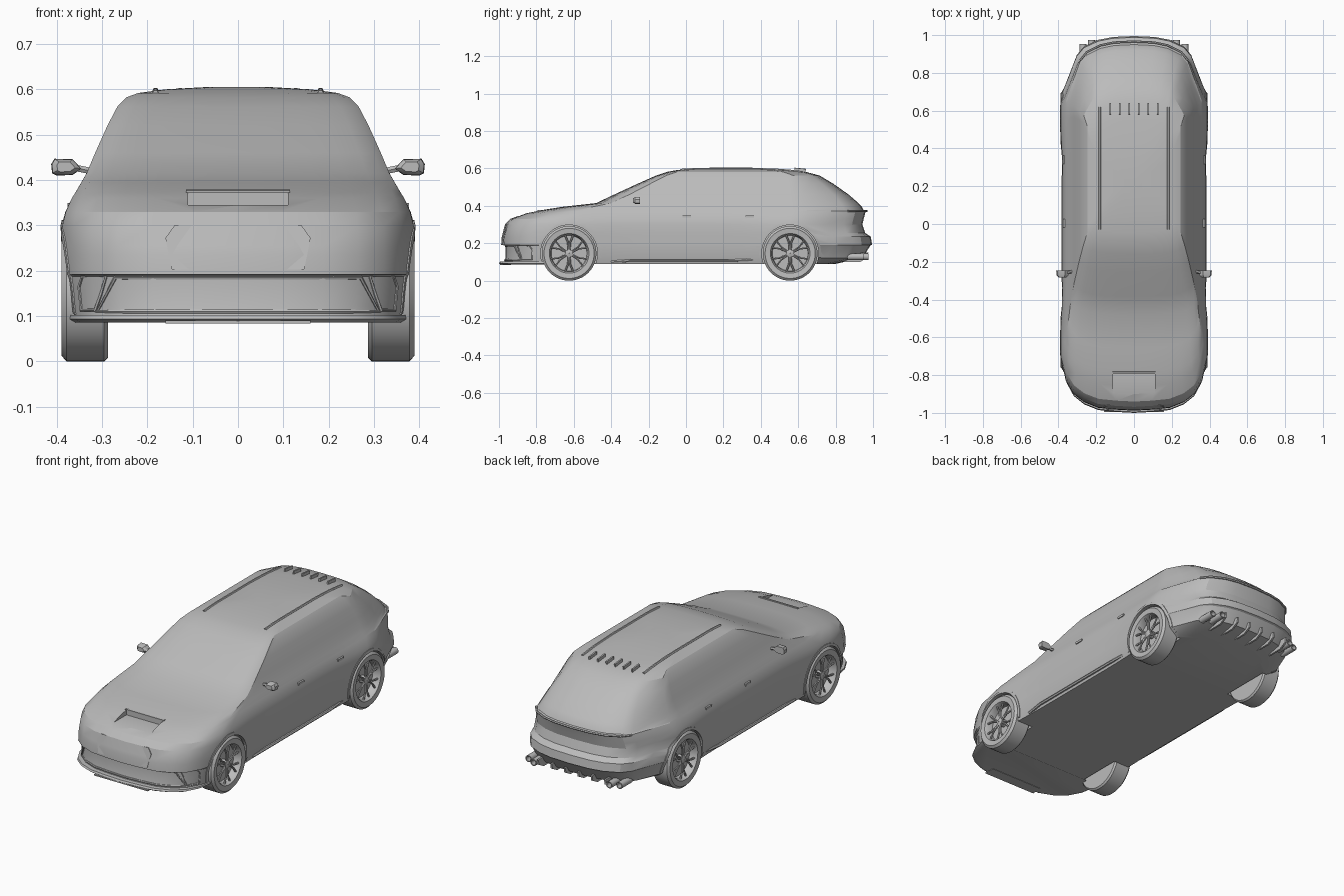
import bpy, bmesh, math
from mathutils import Vector, Matrix
from mathutils.bvhtree import BVHTree

if "Cube" in bpy.data.objects:
    bpy.data.objects.remove(bpy.data.objects["Cube"])

GREY = (0.5, 0.5, 0.5, 1)
paint = bpy.data.materials.new("plain grey")
paint.use_nodes = True
paint.diffuse_color = GREY
paint.node_tree.nodes["Principled BSDF"].inputs["Base Color"].default_value = GREY

WHEELS = (-0.625, 0.557)
AXLE_Z = 0.146


def finish(ob, angle=30):
    ob.data.materials.clear()
    ob.data.materials.append(paint)
    bpy.ops.object.select_all(action='DESELECT')
    bpy.context.view_layer.objects.active = ob
    ob.select_set(True)
    bpy.ops.object.shade_smooth_by_angle(angle=math.radians(angle))
    return ob


def mesh(name, verts, faces, angle=30):
    bm = bmesh.new()
    vs = [bm.verts.new(v) for v in verts]
    for f in faces:
        bm.faces.new([vs[i] for i in f])
    bmesh.ops.recalc_face_normals(bm, faces=bm.faces)
    me = bpy.data.meshes.new(name)
    bm.to_mesh(me)
    bm.free()
    ob = bpy.data.objects.new(name, me)
    bpy.context.collection.objects.link(ob)
    return finish(ob, angle)


def loft(name, rings, angle=30, closed=False):
    """Skin equal-length closed rings; cap the ends unless the loft is closed."""
    n, m = len(rings[0]), len(rings)
    faces = [(a * n + i, a * n + (i + 1) % n, b * n + (i + 1) % n, b * n + i)
             for a, b in [(k, (k + 1) % m) for k in range(m if closed else m - 1)] for i in range(n)]
    if not closed:
        faces += [tuple(range(n)), tuple(range((m - 1) * n, m * n))]
    return mesh(name, [v for r in rings for v in r], faces, angle)


def box(name, centre, size, rot=0):
    """Box, tilted about x."""
    turn = Matrix.Rotation(rot, 3, 'X')
    rings = [[Vector(centre) + turn @ Vector((sx * size[0] / 2, sy * size[1] / 2, sz * size[2] / 2))
              for sx, sy in ((-1, -1), (1, -1), (1, 1), (-1, 1))] for sz in (-1, 1)]
    return loft(name, rings)


def tube(name, pts, radius, cyclic=False):
    cu = bpy.data.curves.new(name, 'CURVE')
    cu.dimensions, cu.bevel_depth, cu.bevel_resolution = '3D', radius, 1
    cu.use_fill_caps = True
    sp = cu.splines.new('POLY')
    sp.points.add(len(pts) - 1)
    sp.use_cyclic_u = cyclic
    for p, c in zip(sp.points, pts):
        p.co = (*c, 1)
    ob = bpy.data.objects.new(name, cu)
    bpy.context.collection.objects.link(ob)
    bpy.ops.object.select_all(action='DESELECT')
    bpy.context.view_layer.objects.active = ob
    ob.select_set(True)
    bpy.ops.object.convert(target='MESH')
    return finish(bpy.context.object)


def lathe(name, profile, centre, side, steps=48):
    """Turn a closed (radius, x) profile about the x axis."""
    rings = []
    for k in range(steps):
        a = 2 * math.pi * k / steps
        rings.append([(side * x, centre[0] + r * math.cos(a), centre[1] + r * math.sin(a)) for r, x in profile])
    return loft(name, rings, 35, closed=True)


# Corner shapes in plan: width fraction, setback
NOSE = ((0, 0), (.25, .005), (.5, .015), (.7, .045), (.85, .09), (.95, .16), (1, .27))
TAIL = ((0, 0), (.3, .005), (.5, .02), (.7, .055), (.8, .1), (.9, .2), (1, .31))


def outline(z, front, back, width, nose, tail):
    half = [(f * width, front + d * nose) for f, d in NOSE]
    rear = [(f * width, back - d * tail) for f, d in reversed(TAIL)]
    a, b = half[-1][1], rear[0][1]
    half += [(width, a + (b - a) * k / 16) for k in range(1, 16)] + rear
    fade = min(1, max(0, (.40 - z) / .1))
    pts = []
    for x, y in half:
        flare = sum(math.exp(-((y - w) / .17) ** 2) for w in WHEELS)
        pts.append((x + .011 * flare * fade * (x / width) ** 4, y, z))
    return pts + [(-x, y, z) for x, y, z in pts[-2:0:-1]]


# Body levels: height, front, back, half width, nose and tail roundness
LEVELS = [
    (.09, -.975, .80, .364, 1, .9), (.122, -.965, .945, .372, 1, 1), (.187, -.965, .985, .378, 1, 1),
    (.192, -.988, .995, .378, 1, 1), (.235, -.985, .988, .379, 1, 1), (.255, -.98, .958, .379, 1, 1),
    (.30, -.968, .943, .378, 1, 1), (.33, -.94, .95, .373, .95, 1), (.36, -.86, .958, .362, .85, 1),
    (.372, -.80, .962, .356, .8, 1), (.376, -.78, .95, .354, .75, 1), (.395, -.66, .94, .345, .6, 1),
    (.415, -.48, .922, .334, .3, .95), (.46, -.385, .87, .315, .3, .8), (.52, -.255, .785, .288, .25, .6),
    (.562, -.16, .715, .266, .2, .45), (.582, -.10, .64, .247, .2, .4), (.592, -.045, .55, .22, .2, .35),
    (.600, .05, .43, .16, .2, .3), (.605, .15, .33, .07, .2, .2)]
body = loft("body", [outline(*lv) for lv in LEVELS], 25)
skin = BVHTree.FromPolygons([v.co.copy() for v in body.data.vertices], [tuple(p.vertices) for p in body.data.polygons])


def on_roof(x, y):
    return skin.ray_cast(Vector((x, y, 2)), Vector((0, 0, -1)))[0]


def on_nose(x, z):
    return skin.ray_cast(Vector((x, -2, z)), Vector((0, 1, 0)))[0]


def on_side(s, y, z):
    return skin.ray_cast(Vector((2 * s, y, z)), Vector((-s, 0, 0)))[0]


def cut(cutter):
    mod = body.modifiers.new("cut", 'BOOLEAN')
    mod.operation, mod.solver, mod.object = 'DIFFERENCE', 'EXACT', cutter
    bpy.context.view_layer.objects.active = body
    bpy.ops.object.modifier_apply(modifier="cut")
    bpy.data.objects.remove(cutter)


def circle(x, y, r, n=40):
    return [(x, y + r * math.cos(2 * math.pi * k / n), AXLE_Z + r * math.sin(2 * math.pi * k / n)) for k in range(n)]


# Wheel wells and bonnet scoop
for s in (-1, 1):
    for y in WHEELS:
        cut(loft("well_cutter", [circle(s * .275, y, .152), circle(s * .5, y, .152)]))
cut(box("scoop_cutter", (0, -.845, .39), (.22, .11, .09)))
finish(body, 25)
box("scoop_lip", (0, -.788, .375), (.23, .012, .006), .12)

# Wheels with paired spokes, and arch lips
TYRE = ((.098, .372), (.106, .386), (.134, .389), (.146, .378), (.146, .295), (.138, .287),
        (.02, .287), (.02, .345), (.095, .345))
for s, side in ((1, "left"), (-1, "right")):
    for y, end in zip(WHEELS, ("front", "rear")):
        tag = f"{end}_{side}"
        lathe("tyre_" + tag, TYRE, (y, AXLE_Z), s)
        lathe("hub_" + tag, ((.002, .34), (.02, .34), (.02, .376), (.002, .38)), (y, AXLE_Z), s, 16)
        for k in range(6):
            for d in (-.17, .17):
                a = math.pi * (2 * k + 1) / 6
                tube("spoke_" + tag, [(s * x, y + r * math.cos(a + e), AXLE_Z + r * math.sin(a + e))
                                      for r, x, e in ((.012, .37, d), (.06, .372, d * .6), (.1, .372, d * 1.3))], .005)
        arc = [math.radians(t) for t in range(-15, 196, 7)]
        rings = []
        for t in arc:
            ring = []
            for r, lift in ((.152, -.02), (.152, .003), (.166, .003), (.166, -.02)):
                py, pz = y + r * math.cos(t), AXLE_Z + r * math.sin(t)
                hit = on_side(s, py, max(pz, .095))
                ring.append((hit.x + s * lift, py, pz))
            rings.append(ring)
        loft("arch_lip_" + tag, rings)

    # Side skirts, handles and mirrors
    tube("side_skirt_" + side, [(s * .366, -.4, .1), (s * .375, -.3, .107), (s * .375, .25, .107), (s * .366, .36, .112)], .008)
    for y, row in ((.005, "front"), (.34, "rear")):
        p = on_side(s, y, .343)
        box(f"{row}_handle_{side}", p, (.014, .045, .012))
    tube("mirror_stalk_" + side, [(s * .315, -.25, .418), (s * .365, -.258, .428)], .008)
    shell = [(.345, .425), (.365, .446), (.405, .447), (.412, .435), (.41, .415), (.4, .41), (.365, .411)]
    loft("mirror_" + side, [[(s * (.38 + (x - .38) * k), y, .43 + (z - .43) * k) for x, z in shell]
                            for y, k in ((-.283, .6), (-.272, .95), (-.245, 1))])

    # Corner vents
    vent = [(.29, .187), (.343, .187), (.35, .165), (.345, .113), (.315, .113), (.302, .15)]
    tube("corner_vent_" + side, [on_nose(s * x, z) for x, z in vent], .0045, True)

    # Roof rails
    tube("roof_rail_" + side, [on_roof(s * .182, -.03 + .65 * k / 12) for k in range(13)], .007)

# Nose panel, grille surround and splitter
panel = [(-.14, .3), (.14, .3), (.16, .272), (.146, .203), (-.146, .203), (-.16, .272)]
loft("nose_panel", [[(x, on_nose(x, z).y + d, z) for x, z in panel] for d in (-.004, .01)])
grille = [(-.27 + .06 * k, .185) for k in range(10)] + [(.31 - .062 * k, .11) for k in range(11)]
tube("grille_surround", [on_nose(x, z) for x, z in grille], .005, True)


def splitter_ring(z, front, width):
    pts = [(f * width, front + d) for f, d in NOSE]
    return [(-x, y, z) for x, y in reversed(pts[1:])] + [(x, y, z) for x, y in pts]


loft("splitter", [splitter_ring(.086, -.99, .365), splitter_ring(.093, -1, .376), splitter_ring(.102, -.995, .376)])
box("splitter_blade", (0, -.965, .087), (.32, .06, .006))

# Roof fins
for k in range(6):
    x = -.127 + .0508 * k
    p = on_roof(x, .61)
    box("roof_fin", (x, .61, p.z + .005), (.008, .06, .022), -.1)

# Rear diffuser fins and exhaust tips
fin = [(.84, .1), (.93, .1), (.97, .122), (.975, .15), (.9, .15)]
for k in range(6):
    x = -.2 + .08 * k
    loft("diffuser_fin", [[(x + d, y, z) for y, z in fin] for d in (-.005, .005)])
for x in (-.27, -.225, .225, .27):
    y = .955 - .5 * (abs(x) - .225)
    tip = lathe("exhaust_tip", ((.013, 0), (.018, 0), (.018, .09), (.013, .09)), (0, 0), 1, 20)
    tip.matrix_world = Matrix.Translation((x, y - .07, .128)) @ Matrix.Rotation(math.pi / 2, 4, 'Z')

# Tail lip across the back
rim = [p for p in outline(.372, -.8, .966, .356, .8, 1) if p[1] > .78]
tube("tail_lip", rim, .006)
